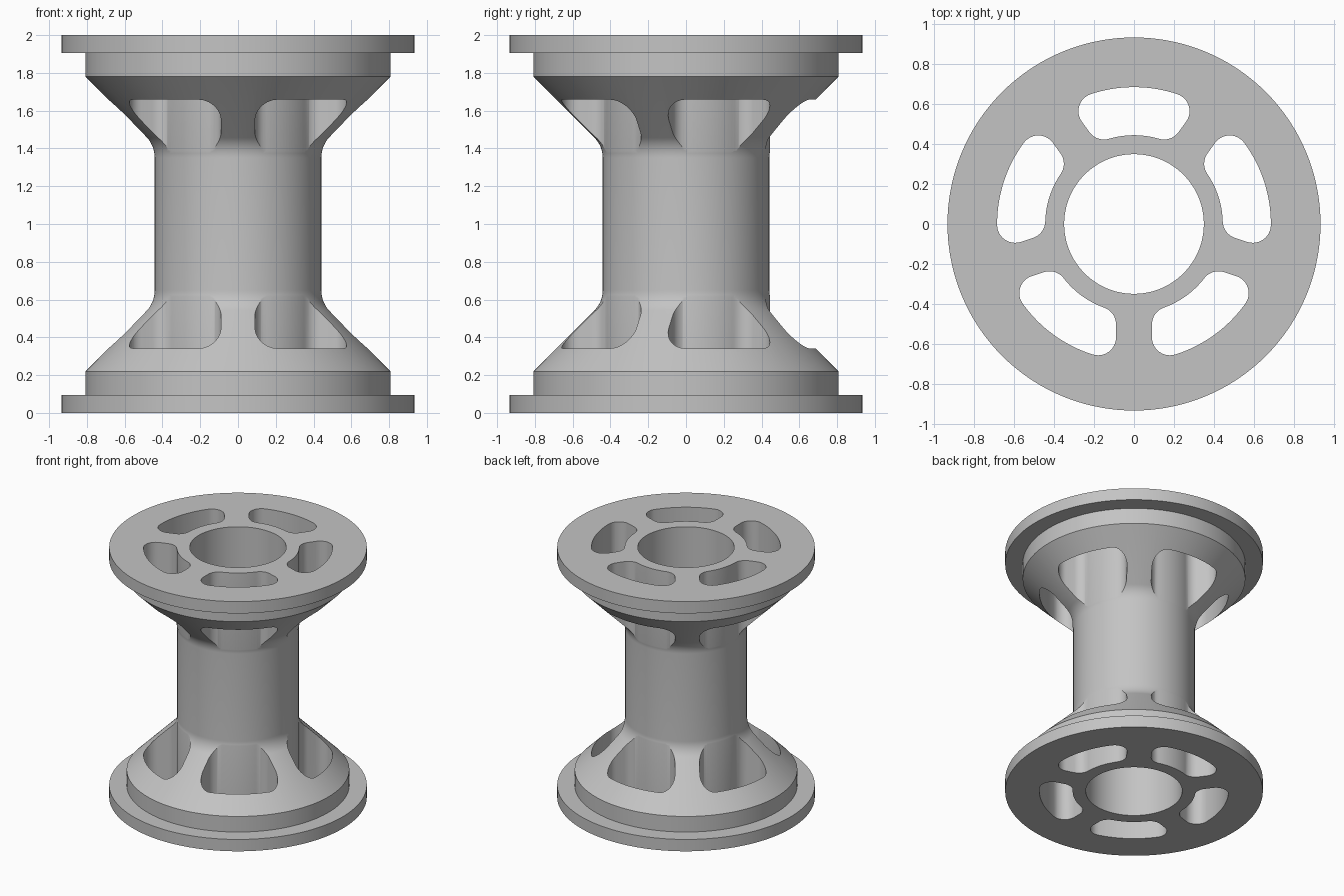
import bpy
import bmesh
import math
from mathutils import Matrix, Vector

if "Cube" in bpy.data.objects:
    bpy.data.objects.remove(bpy.data.objects["Cube"])

SEGMENTS = 144
BORE, TUBE = 0.35, 0.441
SLOT_IN, SLOT_OUT, SPOKE_HALF, CORNER = 0.445, 0.686, 0.09, 0.09
SLOTS = 5

grey = bpy.data.materials.new("plain grey")
grey.use_nodes = True
grey.diffuse_color = (0.55, 0.55, 0.55, 1)
grey.node_tree.nodes["Principled BSDF"].inputs["Base Color"].default_value = grey.diffuse_color


def add_object(name, bm):
    bmesh.ops.recalc_face_normals(bm, faces=bm.faces)
    mesh = bpy.data.meshes.new(name)
    bm.to_mesh(mesh)
    bm.free()
    mesh.materials.append(grey)
    obj = bpy.data.objects.new(name, mesh)
    bpy.context.collection.objects.link(obj)
    return obj


def arc(cx, cy, radius, start, end, steps):
    return [Vector((cx + radius * math.cos(start + (end - start) * i / steps),
                    cy + radius * math.sin(start + (end - start) * i / steps), 0))
            for i in range(steps + 1)]


def spool_profile():
    # lower half: rim, step, cone and fillet into the tube, then mirrored upward
    fillet = 0.15
    cone_end = 0.22 + 0.808 - TUBE
    fillet_z = cone_end + fillet * math.tan(math.pi / 8)
    half = [(BORE, 0), (0.935, 0), (0.935, 0.095), (0.808, 0.095), (0.808, 0.22)]
    half += [(p.x, p.y) for p in
             arc(TUBE + fillet, fillet_z, fillet, math.pi * 1.25, math.pi, 10)]
    return half + [(r, 2 - z) for r, z in reversed(half)]


def slot_outline():
    # one rounded end beside a spoke, reflected about the slot's middle
    offset = SPOKE_HALF + CORNER
    outer = math.sqrt((SLOT_OUT - CORNER) ** 2 - offset ** 2)
    inner = math.sqrt((SLOT_IN + CORNER) ** 2 - offset ** 2)
    a_out, a_in = math.atan2(offset, outer), math.atan2(offset, inner)
    end = arc(outer, offset, CORNER, a_out, -math.pi / 2, 12)
    end += arc(inner, offset, CORNER, -math.pi / 2, a_in - math.pi, 12)
    turn = Matrix.Rotation(-math.pi / SLOTS, 3, "Z")
    end = [turn @ p for p in end]
    far_end = [Vector((p.x, -p.y, 0)) for p in reversed(end)]
    span_in, span_out = math.pi / SLOTS - a_in, math.pi / SLOTS - a_out
    return (end + arc(0, 0, SLOT_IN, -span_in, span_in, 24)[1:-1]
            + far_end + arc(0, 0, SLOT_OUT, span_out, -span_out, 24)[1:-1])


# revolved spool body
bm = bmesh.new()
ring = [bm.verts.new((r, 0, z)) for r, z in spool_profile()]
edges = [bm.edges.new((ring[i - 1], ring[i])) for i in range(len(ring))]
bmesh.ops.spin(bm, geom=ring + edges, cent=(0, 0, 0), axis=(0, 0, 1),
               angle=math.tau, steps=SEGMENTS, use_duplicate=False)
bmesh.ops.remove_doubles(bm, verts=bm.verts, dist=0.0001)
spool = add_object("spool", bm)

# five lightening slots through both flanges
bm = bmesh.new()
outline = slot_outline()
for i in range(SLOTS):
    turn = Matrix.Rotation(math.pi / 2 + i * math.tau / SLOTS, 3, "Z")
    face = bm.faces.new([bm.verts.new(turn @ p + Vector((0, 0, -0.1))) for p in outline])
    made = bmesh.ops.extrude_face_region(bm, geom=[face], use_keep_orig=True)["geom"]
    bmesh.ops.translate(bm, verts=[v for v in made if isinstance(v, bmesh.types.BMVert)],
                        vec=(0, 0, 2.2))
cutter = add_object("slot_cutter", bm)

cut = spool.modifiers.new("slots", "BOOLEAN")
cut.operation = "DIFFERENCE"
cut.solver = "EXACT"
cut.object = cutter
bpy.ops.object.select_all(action="DESELECT")
spool.select_set(True)
bpy.context.view_layer.objects.active = spool
bpy.ops.object.modifier_apply(modifier=cut.name)
bpy.data.objects.remove(cutter)
bpy.ops.object.shade_smooth_by_angle(angle=math.radians(30))
